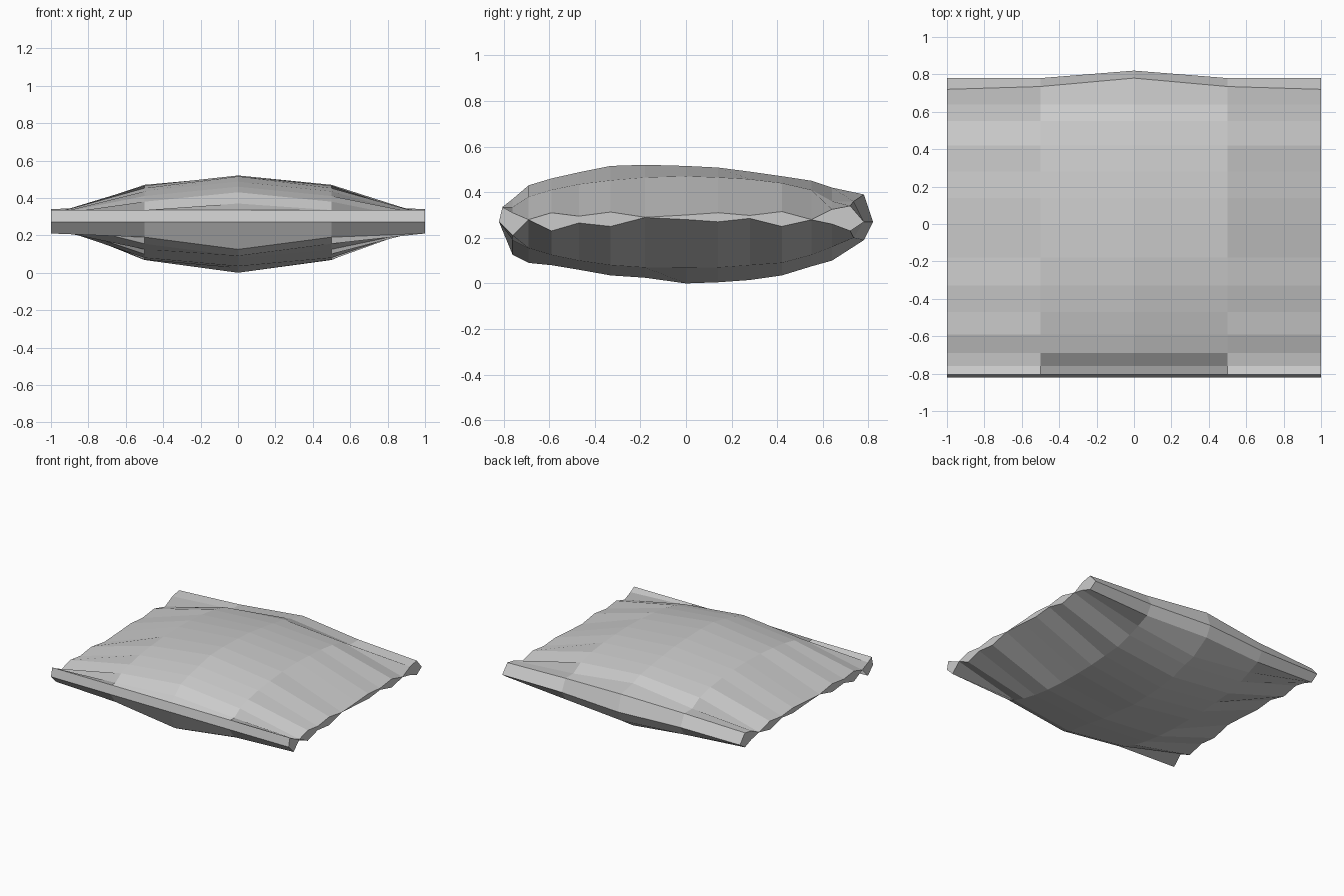
import bpy, bmesh

if "Cube" in bpy.data.objects:
    bpy.data.objects.remove(bpy.data.objects["Cube"])

# Depth positions of the lengthwise folds, front to back
ys = [-.76, -.69, -.59, -.47, -.33, -.18, 0, .14, .28, .42, .55, .64, .72]

# Heights of the upper and lower skins: middle, shoulder, crimped end
top_mid = [.37, .43, .46, .487, .515, .52, .515, .508, .49, .47, .45, .42, .39]
top_sho = [.335, .38, .41, .435, .452, .465, .47, .465, .457, .44, .41, .36, .36]
top_end = [.31, .28, .31, .295, .313, .29, .30, .31, .298, .315, .28, .325, .34]
bot_mid = [.125, .09, .08, .06, .035, .025, 0, .005, .015, .035, .075, .10, .19]
bot_sho = [.19, .155, .125, .10, .08, .07, .068, .07, .08, .09, .125, .16, .20]
bot_end = [.21, .279, .23, .265, .25, .289, .28, .27, .285, .25, .279, .26, .23]


def section(x, top, bottom, rim_y, back_y):
    """Closed loop: front seam, upper skin, back seam, lower skin."""
    yy = ys[:-1] + [back_y]
    loop = [(-.82, .27), (-.805, .335)]
    loop += list(zip(yy, top)) + [(rim_y, .27)]
    loop += list(zip(yy, bottom))[::-1]
    return [(x, y, z) for y, z in loop]


sections = [
    section(-1, top_end, bot_end, .78, .72),
    section(-.5, top_sho, bot_sho, .78, .735),
    section(0, top_mid, bot_mid, .82, .78),
    section(.5, top_sho, bot_sho, .78, .735),
    section(1, top_end, bot_end, .78, .72),
]

# Loft the bag body and close the crimped ends
bm = bmesh.new()
rings = [[bm.verts.new(p) for p in s] for s in sections]
n = len(rings[0])
for a, b in zip(rings, rings[1:]):
    for i in range(n):
        j = (i + 1) % n
        bm.faces.new((a[i], a[j], b[j], b[i]))

m = len(ys)
for r in (rings[0], rings[-1]):
    bm.faces.new((r[0], r[1], r[2], r[-1]))
    for k in range(m - 1):
        bm.faces.new((r[2 + k], r[3 + k], r[-2 - k], r[-1 - k]))
    bm.faces.new((r[m + 1], r[m + 2], r[m + 3]))

bmesh.ops.recalc_face_normals(bm, faces=bm.faces)
mesh = bpy.data.meshes.new("sealed_bag")
bm.to_mesh(mesh)
bm.free()
bag = bpy.data.objects.new("sealed_bag", mesh)
bpy.context.collection.objects.link(bag)
